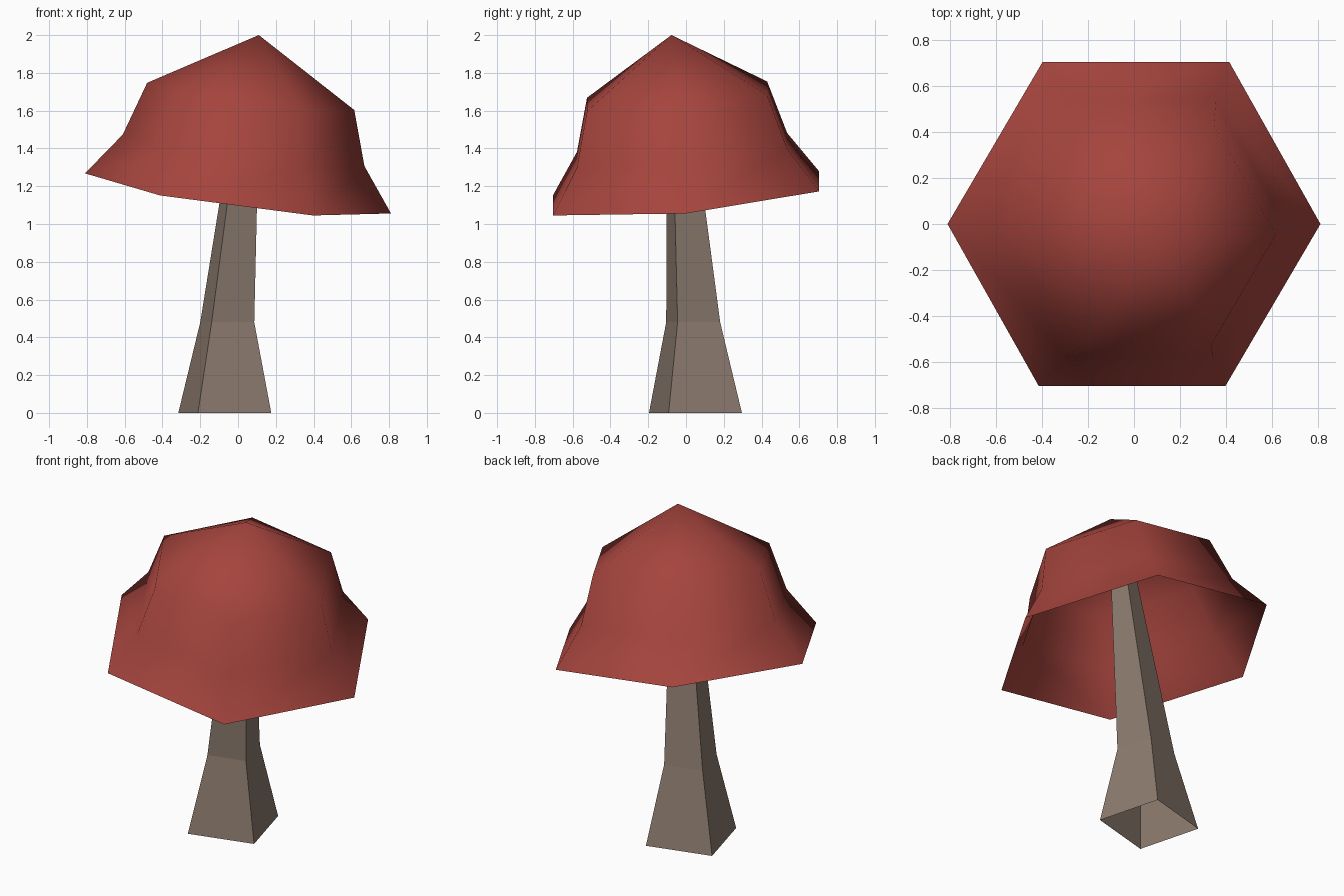
import bpy
import math
from mathutils import Vector

if "Cube" in bpy.data.objects:
    bpy.data.objects.remove(bpy.data.objects["Cube"])


def material(name, rgb):
    m = bpy.data.materials.new(name)
    m.diffuse_color = (*rgb, 1.0)
    m.use_nodes = True
    m.node_tree.nodes["Principled BSDF"].inputs["Base Color"].default_value = m.diffuse_color
    return m


def loft(name, rings, mat, tip=None, smooth=False):
    """Skin equal-sized rings of points into an open shell, optionally closed at a tip."""
    n = len(rings[0])
    verts = [p for ring in rings for p in ring]
    faces = []
    for r in range(len(rings) - 1):
        for i in range(n):
            j = (i + 1) % n
            faces.append((r * n + i, r * n + j, (r + 1) * n + j, (r + 1) * n + i))
    if tip is not None:
        last = (len(rings) - 1) * n
        verts.append(tip)
        faces += [(last + i, last + (i + 1) % n, len(verts) - 1) for i in range(n)]
    mesh = bpy.data.meshes.new(name)
    mesh.from_pydata(verts, [], faces)
    mesh.materials.append(mat)
    for p in mesh.polygons:
        p.use_smooth = smooth
    obj = bpy.data.objects.new(name, mesh)
    bpy.context.collection.objects.link(obj)
    return obj


def ring(center, u, v, radius, sides, start=0.0):
    angles = [start + math.tau * i / sides for i in range(sides)]
    return [center + radius * (math.cos(a) * u + math.sin(a) * v) for a in angles]


red = material("foliage red", (0.376, 0.058, 0.047))
brown = material("trunk grey brown", (0.262, 0.198, 0.156))

# Trunk: four-sided, open, bending and narrowing up into the crown
X, Y = Vector((1, 0, 0)), Vector((0, 1, 0))
trunk_profile = [  # centre x, y, z, radius
    (-0.07, 0.05, 0.0, 0.284),
    (-0.057, 0.038, 0.48, 0.165),
    (0.06, -0.043, 1.75, 0.064),
]
loft("trunk",
     [ring(Vector((x, y, z)), X, Y, r, 4, math.radians(-30)) for x, y, z, r in trunk_profile],
     brown)

# Crown: tilted six-sided dome, hollow underneath, smooth shaded
axis = Vector((0.131, -0.092, 1.0)).normalized()
u = Vector((axis.z, 0, -axis.x)).normalized()
v = axis.cross(u)
base = Vector((0, 0, 1.162))
crown_profile = [(0.0, 0.817), (0.231, 0.645), (0.52, 0.553)]  # height on axis, radius
loft("crown",
     [ring(base + axis * h, u, v, r, 6) for h, r in crown_profile],
     red, tip=base + axis * 0.849, smooth=True)
